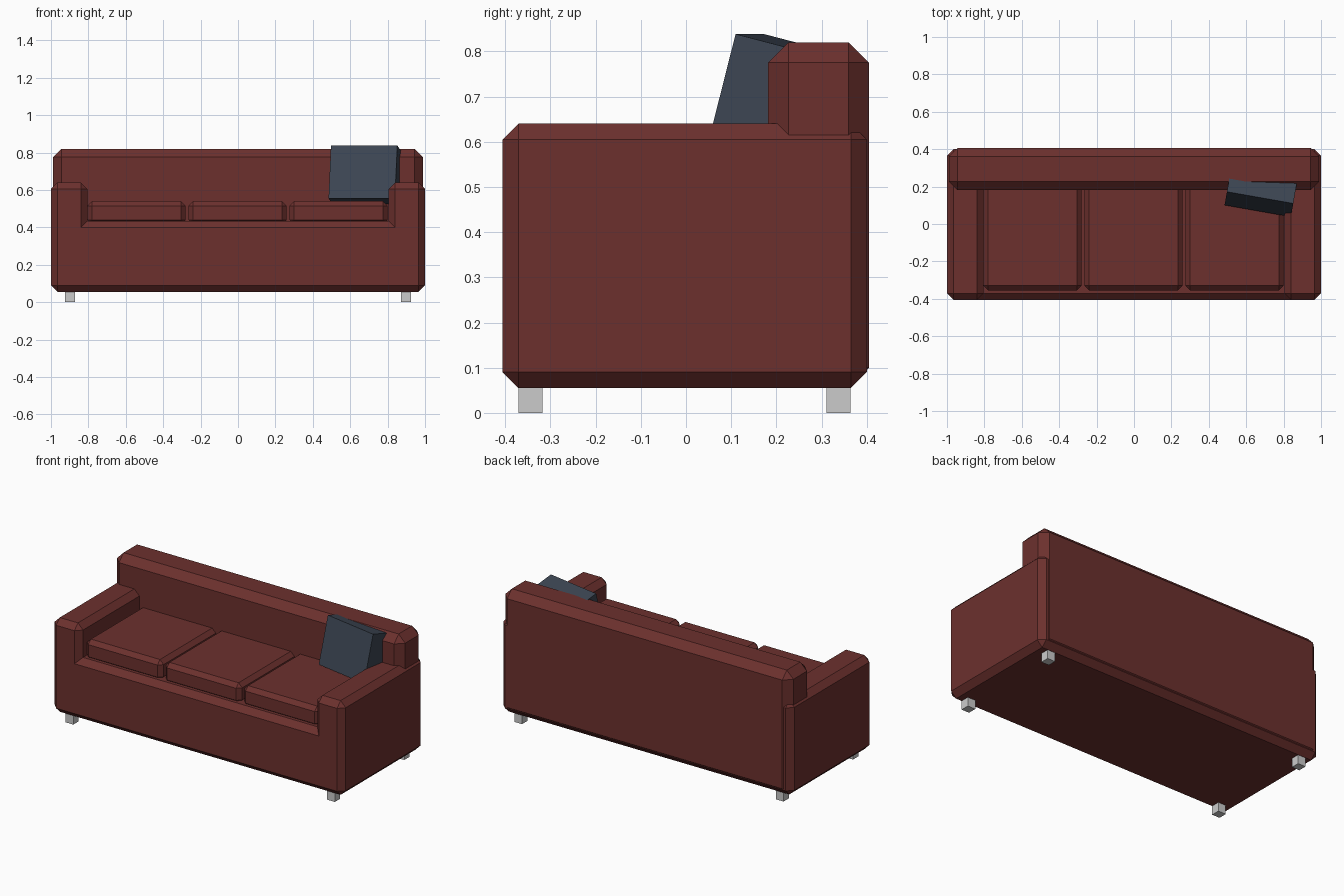
import bpy, bmesh
from math import radians
from mathutils import Matrix

if "Cube" in bpy.data.objects:
    bpy.data.objects.remove(bpy.data.objects["Cube"])


def material(name, rgb):
    m = bpy.data.materials.new(name)
    m.diffuse_color = (*rgb, 1)
    m.use_nodes = True
    m.node_tree.nodes["Principled BSDF"].inputs["Base Color"].default_value = m.diffuse_color
    return m


red = material("red_fabric", (0.15, 0.030, 0.027))
blue = material("blue_fabric", (0.045, 0.06, 0.085))


def finish(name, bm, mat=None):
    bmesh.ops.recalc_face_normals(bm, faces=bm.faces)
    me = bpy.data.meshes.new(name)
    bm.to_mesh(me)
    bm.free()
    ob = bpy.data.objects.new(name, me)
    bpy.context.collection.objects.link(ob)
    if mat:
        me.materials.append(mat)
    return ob


def chamfer(bm, edges, width):
    bmesh.ops.bevel(bm, geom=edges, offset=width, offset_type='OFFSET',
                    segments=1, profile=0.5, affect='EDGES')


def box(name, lo, hi, bevel=0, mat=None):
    bm = bmesh.new()
    size = [b - a for a, b in zip(lo, hi)]
    mid = [(a + b) / 2 for a, b in zip(lo, hi)]
    bmesh.ops.create_cube(bm, size=1, matrix=Matrix.Translation(mid) @ Matrix.Diagonal((*size, 1)))
    if bevel:
        chamfer(bm, bm.edges[:], bevel)
    return finish(name, bm, mat)


# Base and arms: one U-shaped profile run front to back, convex edges chamfered
half = [(1.0, 0.055), (1.0, 0.64), (0.805, 0.64), (0.805, 0.435)]
profile = half + [(-x, z) for x, z in reversed(half)]
y0, y1 = -0.406, 0.40
bm = bmesh.new()
front = bm.faces.new([bm.verts.new((x, y0, z)) for x, z in profile])
res = bmesh.ops.extrude_face_region(bm, geom=[front], use_keep_orig=True)
bmesh.ops.translate(bm, vec=(0, y1 - y0, 0),
                    verts=[g for g in res["geom"] if isinstance(g, bmesh.types.BMVert)])
bmesh.ops.recalc_face_normals(bm, faces=bm.faces)
convex = [e for e in bm.edges if not all(
    abs(v.co.z - 0.435) < 1e-4 for v in e.verts) or abs(e.verts[0].co.x - e.verts[1].co.x) > 0.1]
chamfer(bm, convex, 0.035)
finish("base_and_arms", bm, red)

# Backrest
box("backrest", (-0.99, 0.182, 0.055), (0.99, 0.405, 0.82), 0.045, red)

# Seat cushions
for i in range(3):
    x = -0.805 + i * 0.54
    box(f"seat_cushion_{i + 1}", (x, -0.355, 0.415), (x + 0.525, 0.21, 0.54), 0.025, red)

# Legs
for side, xa in (("left", -0.925), ("right", 0.872)):
    for end, ya in (("front", -0.371), ("back", 0.311)):
        box(f"{end}_{side}_leg", (xa, ya, 0), (xa + 0.053, ya + 0.053, 0.058))

# Throw pillow leaning on the backrest
pillow = box("throw_pillow", (-0.18, -0.06, -0.146), (0.18, 0.06, 0.146), 0, blue)
pillow.location = (0.678, 0.1625, 0.682)
pillow.rotation_euler = (radians(-14.4), 0, radians(-10))
